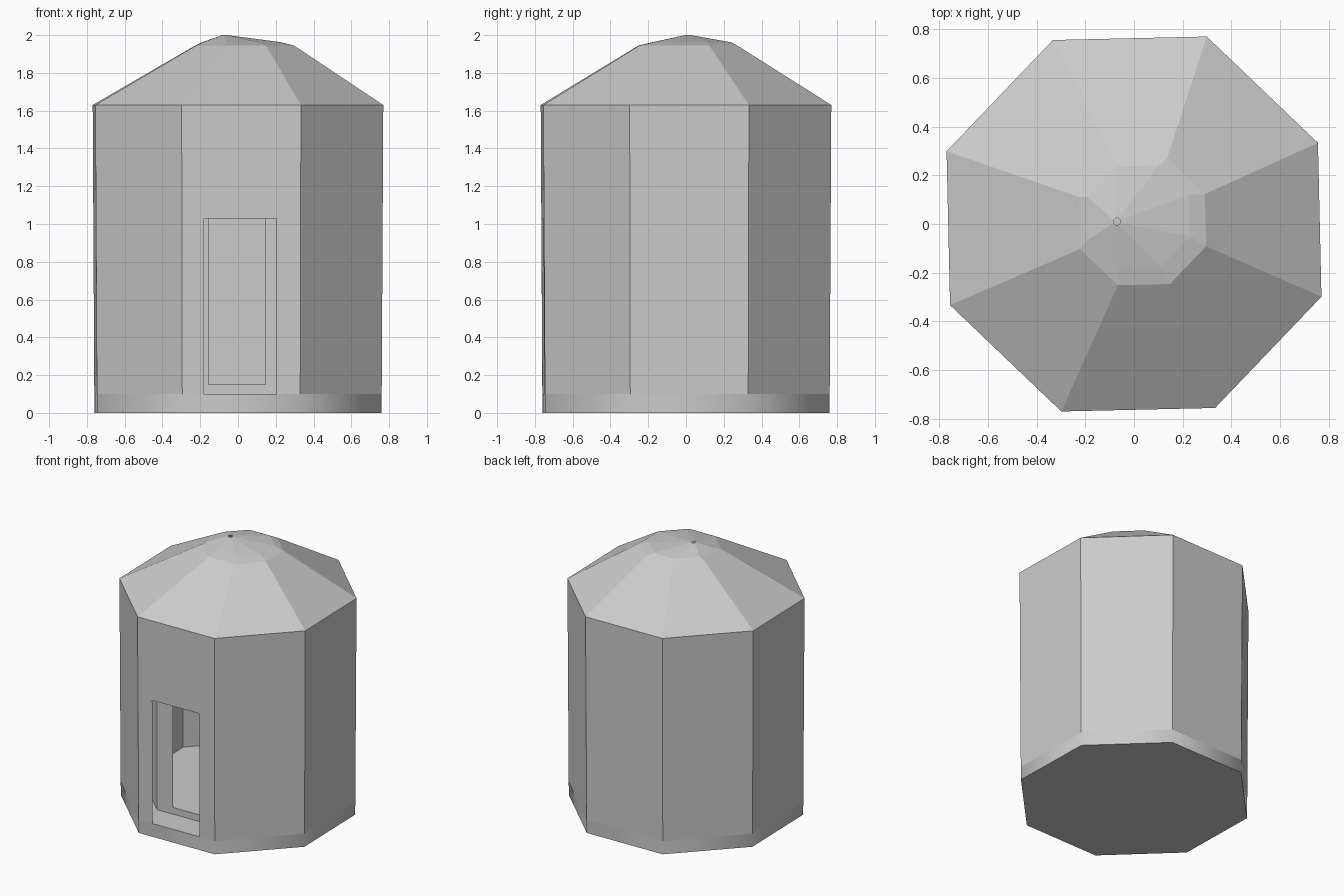
import bpy, bmesh, math
from mathutils import Vector

old = bpy.data.objects.get("Cube")
if old:
    bpy.data.objects.remove(old, do_unlink=True)

# Single plaster colour
plaster = bpy.data.materials.new("grey_plaster")
plaster.use_nodes = True
colour = (0.6, 0.6, 0.6, 1)
plaster.diffuse_color = colour
plaster.node_tree.nodes["Principled BSDF"].inputs["Base Color"].default_value = colour

SIDES = 8
TURN = math.radians(23.8)
FRONT = 5  # index of the side that faces the front


def ring(bm, radius, z, cx=0, cy=0):
    step = math.tau / SIDES
    return [bm.verts.new((cx + radius * math.cos(TURN + i * step),
                          cy + radius * math.sin(TURN + i * step), z))
            for i in range(SIDES)]


def bridge(bm, low, high, skip=None):
    for i in range(SIDES):
        if i != skip:
            j = (i + 1) % SIDES
            bm.faces.new((low[i], low[j], high[j], high[i]))


def door_panel(bm, low, high, x0, x1, z0, z1):
    """Front side with a rectangular opening, built as a frame of quads."""
    a, b = low[FRONT], low[FRONT + 1]
    c, d = high[FRONT + 1], high[FRONT]

    def on_panel(x, z):
        t = (z - a.co.z) / (d.co.z - a.co.z)
        left, right = a.co.lerp(d.co, t), b.co.lerp(c.co, t)
        s = (x - left.x) / (right.x - left.x)
        return bm.verts.new(left.lerp(right, s))

    e, f, g, h = (on_panel(x0, z0), on_panel(x1, z0),
                  on_panel(x1, z1), on_panel(x0, z1))
    bm.faces.new((a, e, h, d))
    bm.faces.new((f, b, c, g))
    bm.faces.new((h, g, c, d))
    if z0 > a.co.z + 0.001:
        bm.faces.new((a, b, f, e))


def finish(bm, name):
    mesh = bpy.data.meshes.new(name)
    bm.to_mesh(mesh)
    bm.free()
    mesh.materials.append(plaster)
    obj = bpy.data.objects.new(name, mesh)
    bpy.context.collection.objects.link(obj)
    return obj


# Base slab with softly shaded rim
bm = bmesh.new()
bottom, top = ring(bm, 0.815, 0), ring(bm, 0.816, 0.1)
bridge(bm, bottom, top)
bm.faces.new(bottom[::-1])
bm.faces.new(top)
base = finish(bm, "base_slab")
bpy.ops.object.select_all(action='DESELECT')
base.select_set(True)
bpy.context.view_layer.objects.active = base
bpy.ops.object.shade_smooth_by_angle(angle=math.radians(60))

# Outer wall with doorway
bm = bmesh.new()
foot, eave = ring(bm, 0.816, 0.1), ring(bm, 0.825, 1.63)
bridge(bm, foot, eave, FRONT)
door_panel(bm, foot, eave, -0.18, 0.205, 0.1, 1.03)
finish(bm, "outer_wall")

# Roof with an off-centre cap and a tiny vent at the peak
bm = bmesh.new()
levels = [ring(bm, 0.825, 1.63), ring(bm, 0.28, 1.945, 0.035, 0.01),
          ring(bm, 0.225, 1.962, 0.02, 0.03), ring(bm, 0.015, 2.0, -0.07, 0.01)]
for low, high in zip(levels, levels[1:]):
    bridge(bm, low, high)
finish(bm, "roof")

# Inner room with its own opening, floor and sloped ceiling
bm = bmesh.new()
low, high = ring(bm, 0.65, 0.1, -0.05, 0.05), ring(bm, 0.65, 1.55, -0.05, 0.05)
bridge(bm, low, high, FRONT)
door_panel(bm, low, high, -0.155, 0.145, 0.15, 1.1)
bridge(bm, high, ring(bm, 0.05, 1.88, -0.05, 0.02))
finish(bm, "inner_room")

bm = bmesh.new()
bm.faces.new(ring(bm, 0.65, 0.15, -0.05, 0.05))
finish(bm, "room_floor")
